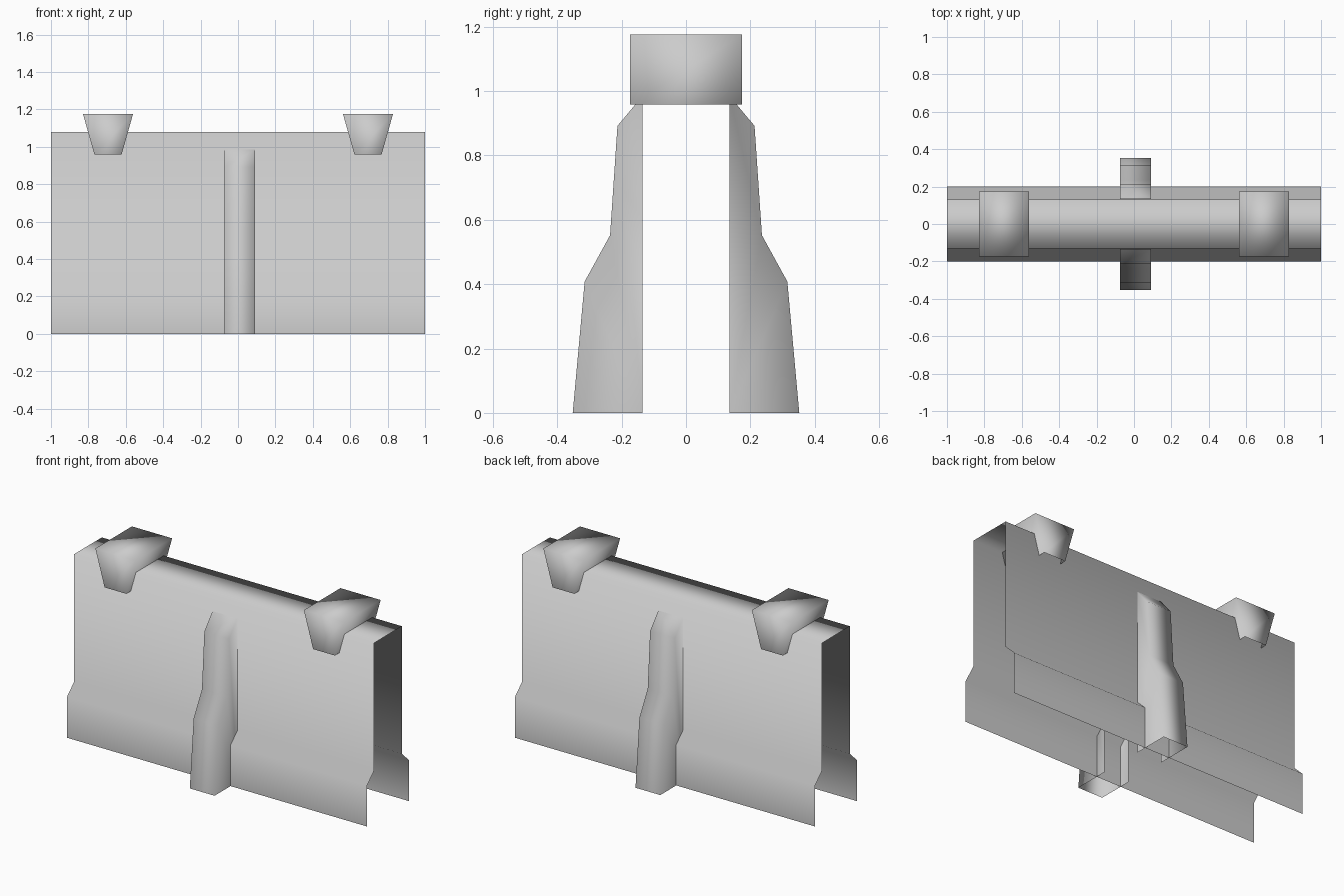
import bpy, bmesh

if "Cube" in bpy.data.objects:
    bpy.data.objects.remove(bpy.data.objects["Cube"])


def finish(name, bm):
    bmesh.ops.recalc_face_normals(bm, faces=bm.faces)
    mesh = bpy.data.meshes.new(name)
    bm.to_mesh(mesh)
    bm.free()
    mesh.shade_smooth()
    obj = bpy.data.objects.new(name, mesh)
    bpy.context.collection.objects.link(obj)
    return obj


def sweep_x(name, profile, x0, x1, end_outline=None):
    """Open sheet from a (y, z) profile run along x, optionally with end faces."""
    bm = bmesh.new()
    rows = [[bm.verts.new((x, y, z)) for y, z in profile] for x in (x0, x1)]
    for i in range(len(profile) - 1):
        bm.faces.new((rows[0][i], rows[1][i], rows[1][i + 1], rows[0][i + 1]))
    if end_outline:
        for row, x in zip(rows, (x0, x1)):
            extra = [bm.verts.new((x, y, z)) for y, z in end_outline]
            bm.faces.new(row + extra)
    return finish(name, bm)


# Barrier shell: open at the ends and the bottom
half = [(0.2, 0), (0.2, 0.246), (0.132, 0.312), (0.132, 1.08)]
sweep_x("barrier_shell", half + [(-y, z) for y, z in reversed(half)], -1, 1)

# Side buttresses: open underneath and against the wall
rib = [(0.352, 0), (0.315, 0.408), (0.236, 0.552), (0.213, 0.892), (0.135, 0.985)]
for side, s in (("front", -1), ("back", 1)):
    sweep_x(side + "_buttress", [(s * y, z) for y, z in rib],
            -0.075, 0.09, [(s * 0.135, 0)])

# Tapered saddle blocks on top: open underneath
for side, cx in (("left", -0.695), ("right", 0.695)):
    bm = bmesh.new()
    rings = []
    for hx, z in ((0.0725, 0.958), (0.134, 1.176)):
        rings.append([bm.verts.new((cx + a * hx, b * 0.174, z))
                      for a, b in ((-1, -1), (1, -1), (1, 1), (-1, 1))])
    low, high = rings
    for i in range(4):
        j = (i + 1) % 4
        bm.faces.new((low[i], low[j], high[j], high[i]))
    bm.faces.new(high)
    finish(side + "_top_block", bm)
